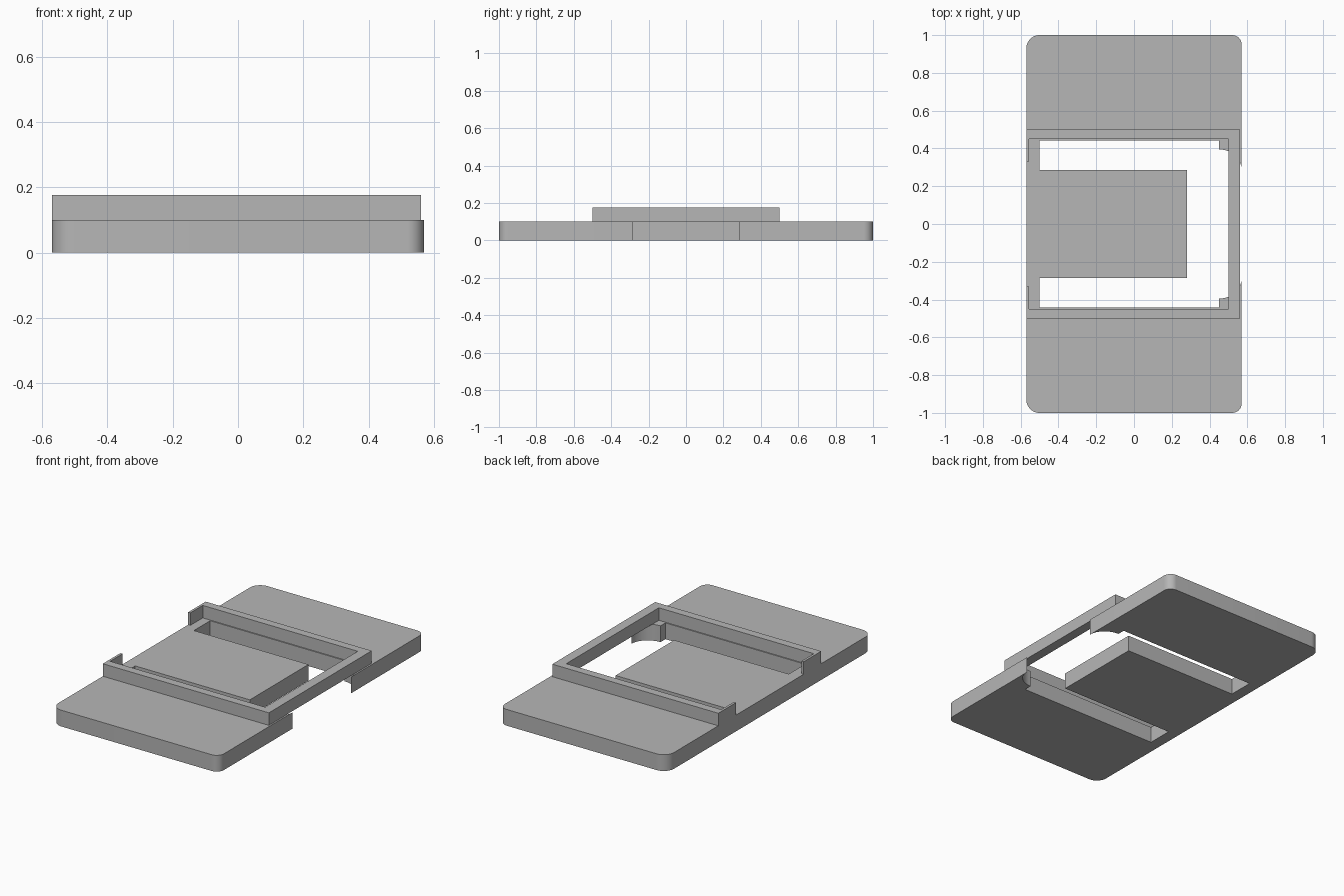
import bpy
import bmesh
from math import sin, cos, radians

cube = bpy.data.objects.get("Cube")
if cube:
    bpy.data.objects.remove(cube, do_unlink=True)

grey = bpy.data.materials.new("plain grey")
grey.use_nodes = True
grey.diffuse_color = (0.47, 0.47, 0.47, 1)
grey.node_tree.nodes["Principled BSDF"].inputs["Base Color"].default_value = grey.diffuse_color


def arc(cx, cy, rx, ry, start, end, steps=12):
    """Points along an elliptical arc, angles in degrees."""
    angles = [radians(start + (end - start) * i / steps) for i in range(steps + 1)]
    return [(cx + rx * cos(a), cy + ry * sin(a)) for a in angles]


def mirrored(points):
    """Path followed by its reflection across y = 0."""
    return points + [(x, -y) for x, y in reversed(points)]


def slab(name, outline, bottom, top):
    """Extrude a closed outline between two heights."""
    bm = bmesh.new()
    face = bm.faces.new([bm.verts.new((x, y, bottom)) for x, y in outline])
    result = bmesh.ops.extrude_face_region(bm, geom=[face], use_keep_orig=True)
    raised = [v for v in result["geom"] if isinstance(v, bmesh.types.BMVert)]
    bmesh.ops.translate(bm, verts=raised, vec=(0, 0, top - bottom))
    bmesh.ops.recalc_face_normals(bm, faces=bm.faces)
    mesh = bpy.data.meshes.new(name)
    bm.to_mesh(mesh)
    bm.free()
    mesh.materials.append(grey)
    obj = bpy.data.objects.new(name, mesh)
    bpy.context.collection.objects.link(obj)
    bpy.ops.object.select_all(action="DESELECT")
    obj.select_set(True)
    bpy.context.view_layer.objects.active = obj
    bpy.ops.object.shade_smooth_by_angle(angle=radians(30))
    return obj


half_width = 0.57
base_height = 0.1

# Base plate: rounded corners, scooped prongs, side slots and central tongue
base_half = (
    arc(-0.50, 0.93, 0.07, 0.07, 180, 90)
    + arc(0.52, 0.95, 0.05, 0.05, 90, 0)
    + arc(0.45, 0.285, 0.12, 0.11, 0, 90)
    + [(0.45, 0.443), (-0.50, 0.443), (-0.50, 0.285), (0.28, 0.285)]
)
slab("base_plate", mirrored(base_half), 0, base_height)

# Raised rim: three-sided frame with short thin returns at the open end
rim_outer = [(-half_width, 0.33), (-half_width, 0.50), (0.56, 0.50)]
rim_inner = [(-0.555, -0.33), (-0.555, -0.45), (0.50, -0.45)]
slab("raised_rim", mirrored(rim_outer) + mirrored(rim_inner), base_height, 0.177)
